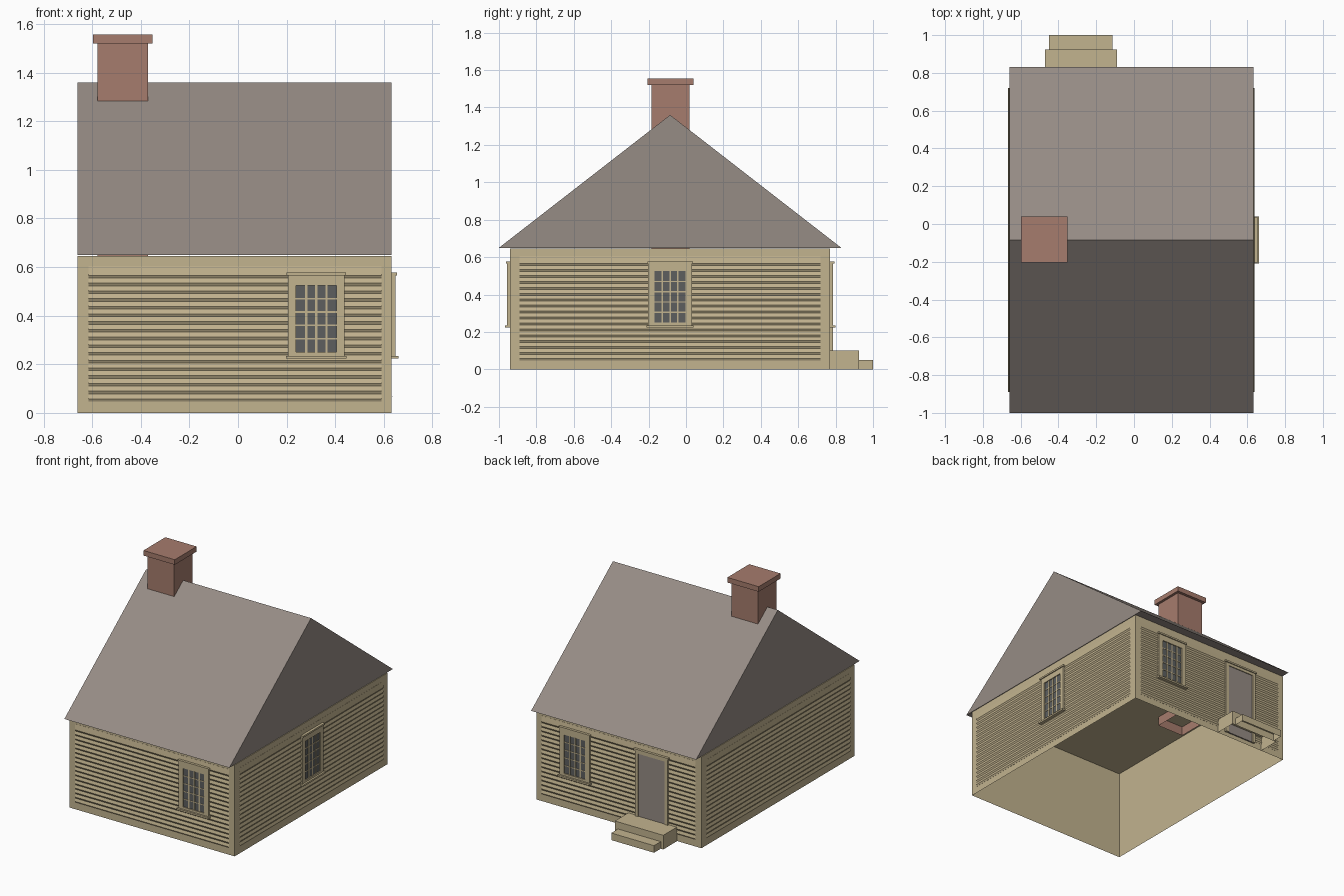
import bpy, bmesh, math
from mathutils import Matrix, Vector

if "Cube" in bpy.data.objects:
    bpy.data.objects.remove(bpy.data.objects["Cube"])


def material(name, *srgb):
    rgb = [((c / 255 + 0.055) / 1.055) ** 2.4 for c in srgb]
    mat = bpy.data.materials.new(name)
    mat.use_nodes = True
    mat.diffuse_color = (*rgb, 1)
    mat.node_tree.nodes["Principled BSDF"].inputs["Base Color"].default_value = (*rgb, 1)
    return mat


CREAM = material("cream paint", 194, 179, 143)
GREY = material("grey shingle", 150, 140, 133)
BRICK = material("red brick", 166, 124, 109)
GLASS = material("dark glass", 93, 95, 95)

# House extents
X0, X1, Y0, Y1, EAVE = -0.66, 0.632, -0.94, 0.77, 0.65


def finish(name, bm, mat, matrix=None):
    bmesh.ops.recalc_face_normals(bm, faces=bm.faces)
    mesh = bpy.data.meshes.new(name)
    bm.to_mesh(mesh)
    bm.free()
    mesh.materials.append(mat)
    obj = bpy.data.objects.new(name, mesh)
    bpy.context.collection.objects.link(obj)
    if matrix:
        obj.matrix_world = matrix
    return obj


def add_box(bm, x0, x1, y0, y1, z0, z1, open_dirs=()):
    """Add a box; faces pointing along open_dirs are left out."""
    centre = Vector((x0 + x1, y0 + y1, z0 + z1)) / 2
    size = Matrix.Diagonal((x1 - x0, y1 - y0, z1 - z0, 1))
    verts = bmesh.ops.create_cube(bm, size=1, matrix=Matrix.Translation(centre) @ size)["verts"]
    bm.normal_update()
    faces = {f for v in verts for f in v.link_faces}
    drop = [f for f in faces if any(f.normal.dot(Vector(d)) > 0.9 for d in open_dirs)]
    bmesh.ops.delete(bm, geom=drop, context="FACES_ONLY")


def box(name, mat, *extent, open_dirs=(), matrix=None):
    bm = bmesh.new()
    add_box(bm, *extent, open_dirs=open_dirs)
    return finish(name, bm, mat, matrix)


def extrude_profile(name, mat, points, x0, x1, matrix=None, closed=True):
    """Sweep a (y, z) profile along x."""
    bm = bmesh.new()
    a, b = ([bm.verts.new((x, y, z)) for y, z in points] for x in (x0, x1))
    n = len(points)
    for i in range(n if closed else n - 1):
        j = (i + 1) % n
        bm.faces.new((a[i], a[j], b[j], b[i]))
    if closed:
        bm.faces.new(a)
        bm.faces.new(b)
    obj = finish(name, bm, mat, matrix)
    if not closed:
        # An open sheet must face outward, along local -y
        if sum(p.normal.y * p.area for p in obj.data.polygons) > 0:
            obj.data.flip_normals()
    return obj


def wall_frame(x, y, turn):
    """Wall space: x along the wall, -y outward."""
    return Matrix.Translation((x, y, 0)) @ Matrix.Rotation(math.radians(turn), 4, "Z")


FRONT = wall_frame(0, Y0, 0)
LEFT = wall_frame(X1, 0, 90)
BACK = wall_frame(0, Y1, 180)
RIGHT = wall_frame(X0, 0, -90)

# Shell, open underneath
DOWN = (0, 0, -1)
box("house_walls", CREAM, X0, X1, Y0, Y1, 0, EAVE - 0.004, open_dirs=[DOWN])

# Gable roof
extrude_profile("gable_roof", GREY, [(-1.0, EAVE), (0.83, EAVE), (-0.085, 1.36)], X0, X1)

# Chimney running down through the ceiling
box("chimney_stack", BRICK, -0.578, -0.37, -0.185, 0.02, 0.58, 1.53, open_dirs=[DOWN])
box("chimney_cap", BRICK, -0.597, -0.352, -0.205, 0.04, 1.52, 1.556)


# Clapboard siding
def siding(name, matrix, u0, u1):
    pitch, thick, lip = 0.0317, 0.007, 0.011
    bottoms = [0.047 + pitch * i for i in range(17)]
    points = [(0, bottoms[0])]
    for z in bottoms:
        points += [(-0.001, z), (-thick, z + lip)]
    points += [(-0.001, 0.605), (0, 0.605)]
    extrude_profile(name, CREAM, points, u0, u1, matrix, closed=False)


siding("front_siding", FRONT, -0.615, 0.59)
siding("back_siding", BACK, -0.59, 0.615)
siding("left_siding", LEFT, -0.89, 0.72)
siding("right_siding", RIGHT, -0.72, 0.89)


# Sash windows
def window(name, matrix, u):
    half, gw, g0, g1 = 0.117, 0.083, 0.25, 0.525
    box(name + "_glass", GLASS, u - gw, u + gw, -0.009, -0.001, g0, g1, matrix=matrix)
    bm = bmesh.new()
    for s in (-1, 1):
        a, b = sorted((u + s * gw, u + s * half))
        add_box(bm, a, b, -0.016, 0, 0.235, 0.565)
    add_box(bm, u - gw, u + gw, -0.016, 0, 0.235, g0)
    add_box(bm, u - gw, u + gw, -0.016, 0, g1, 0.565)
    add_box(bm, u - 0.122, u + 0.122, -0.023, 0, 0.565, 0.577)
    add_box(bm, u - 0.125, u + 0.125, -0.029, 0, 0.223, 0.235)
    finish(name + "_frame", bm, CREAM, matrix)
    bm = bmesh.new()
    bar = 0.0045
    for i in range(1, 4):
        c = u - gw + 2 * gw * i / 4
        add_box(bm, c - bar, c + bar, -0.012, -0.002, g0, g1)
    for i in range(1, 5):
        c = g0 + (g1 - g0) * i / 5
        add_box(bm, u - gw, u + gw, -0.0115, -0.002, c - bar * 0.7, c + bar * 0.7)
    finish(name + "_glazing_bars", bm, CREAM, matrix)


window("front_window", FRONT, 0.322)
window("left_window", LEFT, -0.085)
window("back_window", BACK, -0.322)

# Back door with its surround
DOOR = 0.278
box("door", GREY, DOOR - 0.105, DOOR + 0.105, -0.01, -0.001, 0.03, 0.55, matrix=BACK)
bm = bmesh.new()
for s in (-1, 1):
    a, b = sorted((DOOR + s * 0.105, DOOR + s * 0.128))
    add_box(bm, a, b, -0.016, 0, 0.03, 0.565)
add_box(bm, DOOR - 0.105, DOOR + 0.105, -0.016, 0, 0.545, 0.565)
add_box(bm, DOOR - 0.135, DOOR + 0.135, -0.023, 0, 0.565, 0.577)
finish("door_surround", bm, CREAM, BACK)

# Door steps, hollow underneath
hollow = [DOWN, (0, -1, 0)]
box("upper_step", CREAM, -0.47, -0.09, Y1, 0.925, 0, 0.1, open_dirs=hollow)
box("lower_step", CREAM, -0.45, -0.115, 0.925, 1.0, 0, 0.05, open_dirs=hollow)
